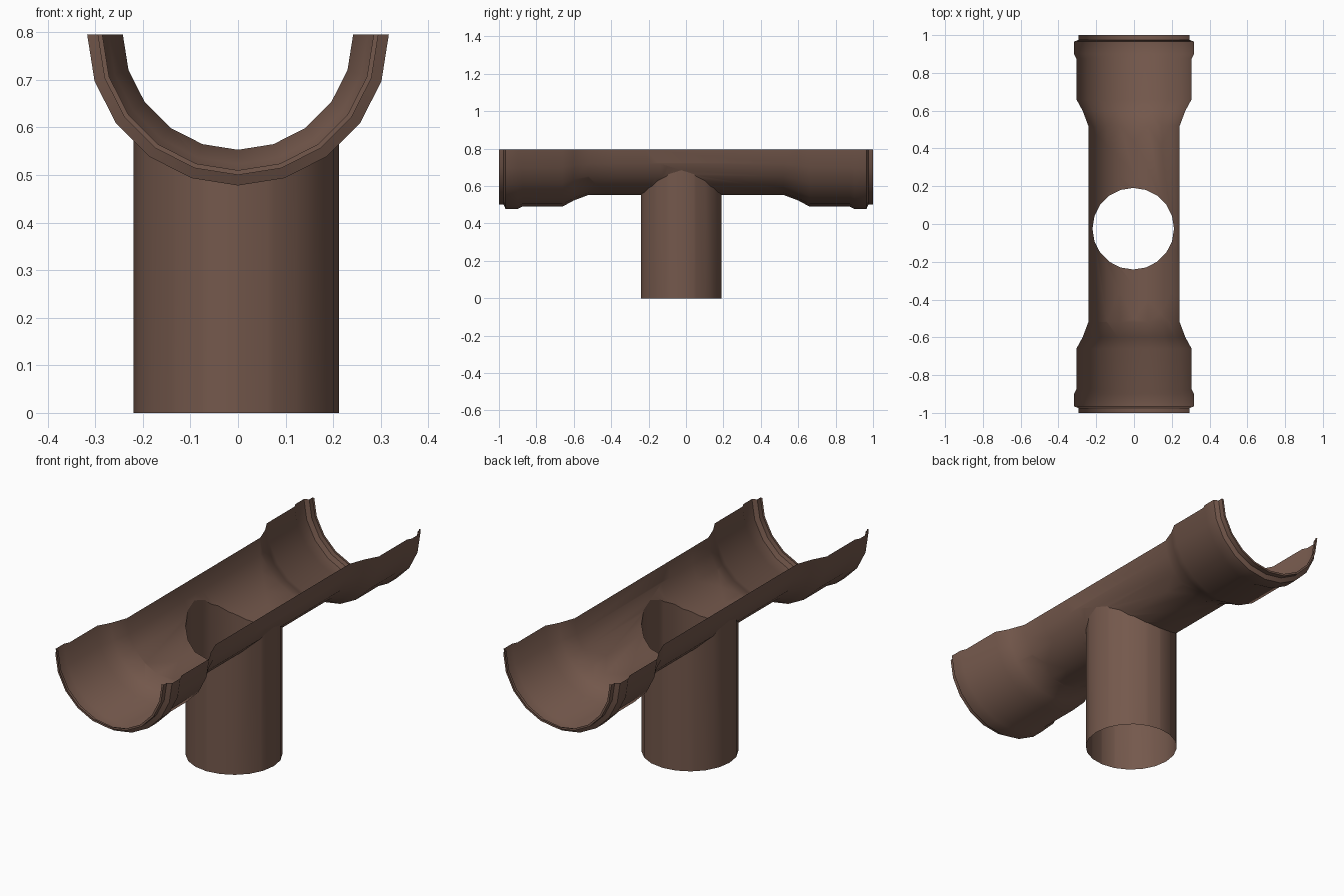
import bpy, bmesh, math
from mathutils import Vector

if "Cube" in bpy.data.objects:
    bpy.data.objects.remove(bpy.data.objects["Cube"])

TOP = 0.795                          # height of the open gutter rim
PIPE_X, PIPE_Y, PIPE_R = -0.004, -0.025, 0.216
SIDES, STEPS = 20, 10

brown = bpy.data.materials.new("brown_plastic")
brown.diffuse_color = (0.175, 0.098, 0.072, 1)
brown.use_nodes = True
brown.node_tree.nodes["Principled BSDF"].inputs["Base Color"].default_value = brown.diffuse_color


def finish(bm, name):
    mesh = bpy.data.meshes.new(name)
    bm.to_mesh(mesh)
    bm.free()
    mesh.materials.append(brown)
    for p in mesh.polygons:
        p.use_smooth = True
    mesh.set_sharp_from_angle(angle=math.radians(30))
    obj = bpy.data.objects.new(name, mesh)
    bpy.context.collection.objects.link(obj)
    return obj


# Gutter: half-round sections swept along y; (y, radius) from the end lip inward
end = [(1.0, 0.285), (1.0, 0.295), (0.975, 0.295), (0.965, 0.317), (0.90, 0.317),
       (0.875, 0.305), (0.66, 0.305), (0.60, 0.272), (0.52, 0.242)]
profile = [(-y, r) for y, r in end] + end[::-1]

bm = bmesh.new()
rings = []
for y, r in profile:
    ring = []
    for i in range(STEPS + 1):
        a = math.pi * i / STEPS
        ring.append(bm.verts.new((-r * math.cos(a), y, TOP - r * math.sin(a))))
    rings.append(ring)
middle = []
for j in range(len(rings) - 1):
    for i in range(STEPS):
        a, b = rings[j], rings[j + 1]
        f = bm.faces.new((a[i], a[i + 1], b[i + 1], b[i]))
        if j == len(end) - 1:
            middle.append(f)

# Outlet hole: clip the middle section by each side plane of the pipe
inside = middle
for k in range(SIDES):
    a = 2 * math.pi * (k + 0.5) / SIDES
    n = Vector((math.cos(a), math.sin(a), 0))
    co = Vector((PIPE_X, PIPE_Y, 0)) + n * PIPE_R * math.cos(math.pi / SIDES)
    geom = list({v for f in inside for v in f.verts}) + \
        list({e for f in inside for e in f.edges}) + list(inside)
    res = bmesh.ops.bisect_plane(bm, geom=geom, dist=1e-5, plane_co=co, plane_no=n)
    inside = [f for f in res["geom"] if isinstance(f, bmesh.types.BMFace)
              and (f.calc_center_median() - co).dot(n) < 0]

# Downpipe: the hole outline dropped to the ground
keep = set(inside)
outline = [e for f in inside for e in f.edges
           if sum(g in keep for g in e.link_faces) == 1]
pipe = bmesh.new()
tops, feet = {}, {}
for e in outline:
    for v in e.verts:
        if v not in tops:
            tops[v] = pipe.verts.new(v.co)
            feet[v] = pipe.verts.new((v.co.x, v.co.y, 0))
for e in outline:
    a, b = e.verts
    pipe.faces.new((tops[a], tops[b], feet[b], feet[a]))
for f in pipe.faces:                 # face outward
    f.normal_update()
    c = f.calc_center_median() - Vector((PIPE_X, PIPE_Y, 0))
    if f.normal.x * c.x + f.normal.y * c.y < 0:
        f.normal_flip()
finish(pipe, "downpipe")

bmesh.ops.delete(bm, geom=inside, context="FACES")
for f in bm.faces:                   # face outward
    f.normal_update()
mid = [f for f in bm.faces if abs(f.normal.y) < 0.5]
if sum(f.normal.z * f.calc_area() for f in mid) > 0:
    bmesh.ops.reverse_faces(bm, faces=bm.faces[:])
finish(bm, "gutter_channel")
